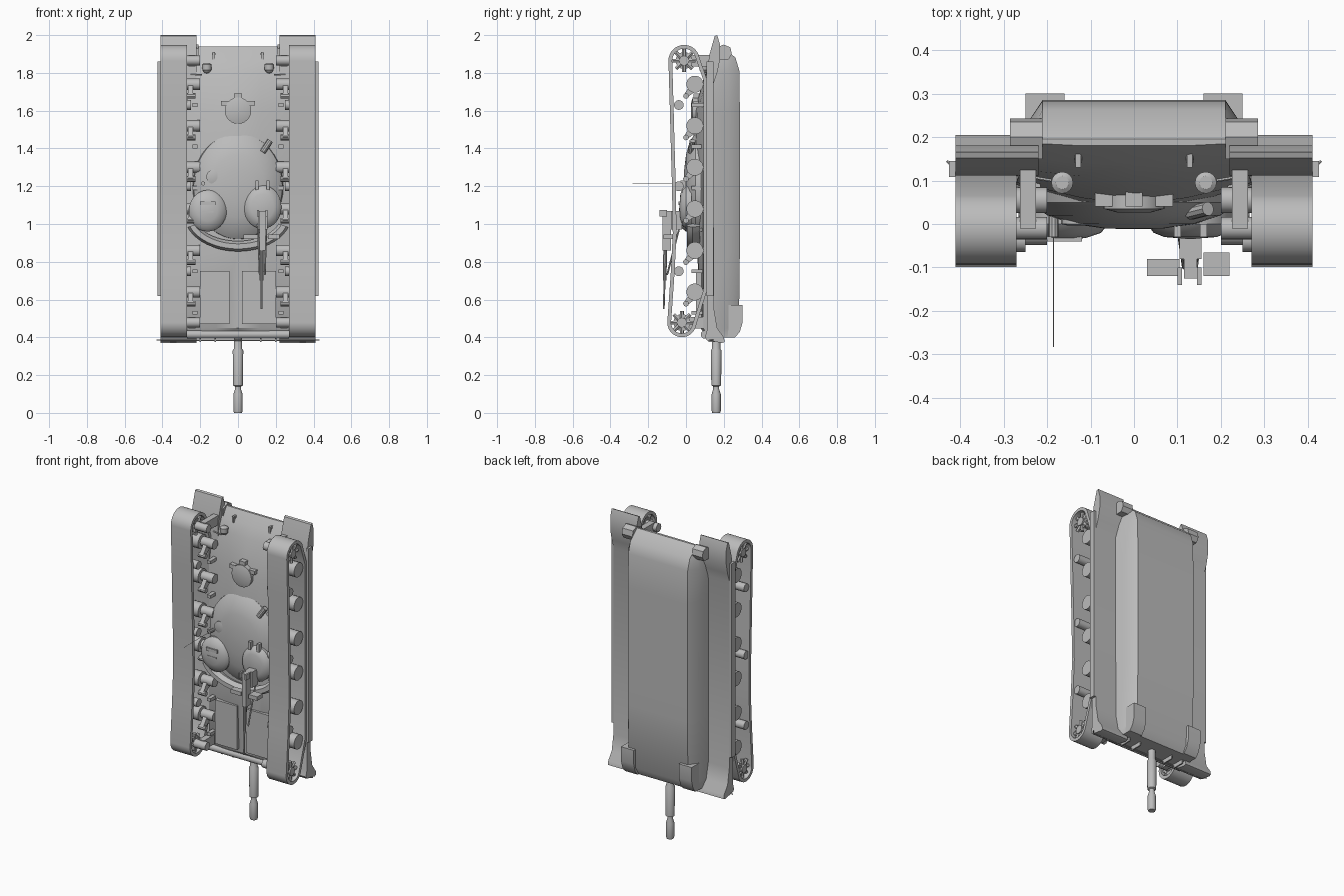
import bpy, bmesh, math
from mathutils import Vector

cube = bpy.data.objects.get("Cube")
if cube:
    bpy.data.objects.remove(cube, do_unlink=True)

GREY = (0.5, 0.5, 0.5, 1)
paint = bpy.data.materials.new("plain grey")
paint.use_nodes = True
paint.diffuse_color = GREY
paint.node_tree.nodes["Principled BSDF"].inputs["Base Color"].default_value = GREY


def finish(name, bm, smooth=False):
    bmesh.ops.recalc_face_normals(bm, faces=bm.faces)
    mesh = bpy.data.meshes.new(name)
    bm.to_mesh(mesh)
    bm.free()
    mesh.materials.append(paint)
    ob = bpy.data.objects.new(name, mesh)
    bpy.context.scene.collection.objects.link(ob)
    if smooth:
        bpy.ops.object.select_all(action='DESELECT')
        ob.select_set(True)
        bpy.context.view_layer.objects.active = ob
        bpy.ops.object.shade_smooth_by_angle(angle=math.radians(35))


def loft(name, rings, smooth=False, closed=False):
    """Skin equal-length rings; cap the ends unless the loft closes on itself."""
    bm = bmesh.new()
    vs = [[bm.verts.new(p) for p in ring] for ring in rings]
    n = len(vs[0])
    for i in range(len(vs) if closed else len(vs) - 1):
        a, b = vs[i], vs[(i + 1) % len(vs)]
        for j in range(n):
            k = (j + 1) % n
            bm.faces.new((a[j], a[k], b[k], b[j]))
    if not closed:
        bm.faces.new(vs[0])
        bm.faces.new(vs[-1])
    finish(name, bm, smooth)


def prism(name, pts, x0, x1, smooth=False):
    loft(name, [[(x, y, z) for y, z in pts] for x in (x0, x1)], smooth)


def box(name, x, y, z):
    prism(name, [(y[0], z[0]), (y[1], z[0]), (y[1], z[1]), (y[0], z[1])], *x)


def rod(name, start, profile, axis, seg=16, squash=1.0):
    """Turned part: profile holds (distance along axis, radius)."""
    axis = Vector(axis).normalized()
    u = Vector((1, 0, 0)) if abs(axis.y) > 0.99 else axis.orthogonal().normalized()
    v = axis.cross(u)
    rings = []
    for d, r in profile:
        c = Vector(start) + axis * d
        rings.append([c + u * r * math.cos(t) + v * r * squash * math.sin(t)
                      for t in (2 * math.pi * i / seg for i in range(seg))])
    loft(name, rings, True)


def bar(name, a, b, r, seg=10):
    d = Vector(b) - Vector(a)
    rod(name, a, [(0, r), (d.length, r)], d, seg)


# Hull: half sections run from the flat belly plate round to the deck ridge
sections = [
    (1.94, (.21, .195), (.215, .193), (.22, .185), (.12, .18), (0, .18)),
    (1.88, (.21, .262), (.235, .215), (.24, .15), (.12, .14), (0, .14)),
    (1.81, (.21, .283), (.25, .225), (.26, .125), (.12, .11), (0, .105)),
    (1.60, (.21, .285), (.25, .225), (.27, .095), (.12, .06), (0, .045)),
    (1.20, (.21, .285), (.25, .225), (.27, .09), (.12, .04), (0, .03)),
    (.85, (.21, .285), (.25, .225), (.27, .09), (.12, .065), (0, .06)),
    (.45, (.21, .28), (.25, .225), (.27, .09), (.12, .075), (0, .075)),
    (.40, (.21, .25), (.25, .22), (.26, .12), (.12, .115), (0, .115)),
]
loft("hull", [[(x, y, z) for x, y in h] + [(-x, y, z) for x, y in h[-2::-1]]
              for z, *h in sections], True)

# Turret roof dome, rear rail and hatches
rod("turret_dome", (0, .08, 1.2),
    [(0, .24), (.03, .235), (.06, .2), (.08, .14), (.09, .07), (.092, .01)],
    (0, -1, 0), 40, 1.19)
arc = []
for i in range(21):
    t = math.radians(-160 + 140 * i / 20)
    c, s = math.cos(t), math.sin(t)
    arc.append([(c * (.26 + a), .035 + b, 1.05 + s * (.17 + a))
                for a, b in ((.025, .0), (.012, -.03), (-.015, -.03), (-.03, 0),
                             (-.015, .04), (.012, .04))])
loft("turret_rear_rail", arc, True)
rod("loader_hatch", (-.16, .03, 1.07),
    [(0, .1), (.03, .1), (.05, .085), (.062, .05), (.066, .01)], (0, -1, 0), 28, 1.1)
box("loader_hatch_handle", (-.2, -.12), (-.04, -.025), (1.1, 1.12))
box("loader_hatch_grip", (-.19, -.13), (-.038, -.03), (1.06, 1.07))
rod("commander_cupola", (.13, .03, 1.09),
    [(0, .1), (.03, .1), (.05, .085), (.06, .06), (.064, .01)], (0, -1, 0), 28, 1.15)
for x in (.1, .16):
    box("cupola_hinge", (x - .008, x + .008), (-.03, .0), (1.18, 1.23))
rod("driver_hatch", (0, .07, 1.6), [(0, .07), (.035, .07), (.043, .04)], (0, -1, 0), 24)
for t in (30, 90, 150):
    c, s = math.cos(math.radians(t)), math.sin(math.radians(t))
    box("driver_periscope", (.08 * c - .02, .08 * c + .02), (.04, .08),
        (1.6 + .08 * s - .012, 1.6 + .08 * s + .012))
rod("roof_vent", (-.13, .03, 1.25), [(0, .038), (.03, .038), (.034, .02)], (0, -1, 0), 16)
bar("roof_lug", (.13, .025, 1.38), (.17, .035, 1.44), .016)
bar("antenna_mount", (-.185, .03, 1.215), (-.185, -.03, 1.215), .011)
bar("antenna", (-.185, -.03, 1.215), (-.185, -.283, 1.215), .0012, 6)

# Roof machine gun
box("gun_cradle", (.105, .155), (-.08, -.02), (.97, 1.07))
box("gun_receiver", (.115, .145), (-.125, -.08), (.86, 1.07))
bar("gun_barrel_jacket", (.125, -.11, .87), (.125, -.113, .7), .01)
bar("gun_barrel", (.125, -.113, .71), (.125, -.118, .55), .005)
for x in (.105, .15):
    bar("gun_strut", (x, -.03, 1.0), (x * .6 + .052, -.1, .73), .005, 6)
    box("gun_grip", (x - .005, x + .005), (-.14, -.1), (1.04, 1.075))
box("left_ammo_box", (.16, .22), (-.12, -.065), (.92, .945))
box("right_ammo_box", (.03, .105), (-.12, -.08), (.92, .945))

# Main gun
rod("main_gun", (0, .16, 0),
    [(0, .021), (.01, .024), (.1, .024), (.125, .016), (.14, .016), (.145, .026),
     (.33, .028), (.34, .022), (.42, .022)], (0, 0, 1), 24)

# Engine deck panels, rear bar and towing rod
for name, x in (("right_engine_panel", (-.2, -.045)), ("left_engine_panel", (.02, .2))):
    box(name, x, (.052, .1), (.47, .75))
bar("rear_bar", (-.27, .1, .415), (.27, .1, .415), .022, 14)
bar("rear_rod", (-.41, .125, .385), (.41, .125, .385), .004, 6)
for x in (-.2, -.12, .12, .2):
    box("rear_lug", (x - .004, x + .004), (.12, .2), (.375, .41))


def belt_outline(off):
    """Track loop, inset by off: sagging return run and straight ground run."""
    pts = []
    for cy, cz, r, a0, a1 in ((-.01, 1.865, .083 - off, 25, 180),
                              (-.022, .478, .077 - off, 180, 335)):
        for i in range(15):
            t = math.radians(a0 + (a1 - a0) * i / 14)
            pts.append((cy + r * math.cos(t), cz + r * math.sin(t)))
        if a0 == 25:
            pts += [(y + off, z) for y, z in
                    ((-.086, 1.63), (-.08, 1.4), (-.074, 1.2), (-.07, .95), (-.08, .75))]
        else:
            pts += [(.112 - off, z) for z in (.65, 1.2, 1.76)]
    return pts


outer, inner = belt_outline(0), belt_outline(.02)
# Fender: low plate, rounded front mudguard and flared rear flap
fender = [(.112, .44), (.1, .4), (.11, .385), (.19, .37), (.205, .375), (.2, .4), (.165, .45),
          (.148, .55), (.145, 1.74), (.165, 1.8), (.18, 1.87), (.18, 1.95), (.165, 2.0),
          (.152, 1.995), (.125, 1.9), (.112, 1.82)]

# Parts repeated on both sides
for s, side in ((1, "left"), (-1, "right")):
    x0, x1 = s * .27, s * .41
    loft(side + "_track", [[(x0, *o), (x1, *o), (x1, *i), (x0, *i)]
                           for o, i in zip(outer, inner)], True, True)

    # Spoked end wheels
    for label, y, z in (("sprocket", -.01, 1.865), ("idler", -.022, 478e-3)):
        bar(f"{side}_{label}_axle", (s * .2, y, z), (s * .4, y, z), .026, 16)
        for a in (.285, .375):
            bar(f"{side}_{label}_disc", (s * a, y, z), (s * (a + .012), y, z), .045, 16)
            for i in range(8):
                t = math.pi * i / 4
                c, d = math.cos(t), math.sin(t)
                bar(f"{side}_{label}_spoke", (s * (a + .008), y + .02 * c, z + .02 * d),
                    (s * (a + .008), y + .061 * c, z + .061 * d), .011, 6)
        box(f"{side}_{label}_mount", sorted((s * .225, s * .262)), (y, .13), (z - .03, z + .03))

    prism(side + "_fender", fender, s * .22, x1, True)
    box(side + "_skirt_strip", sorted((x1, s * .425)), (.108, .145), (.62, 1.86))
    bar(side + "_rod_hook", (s * .41, .125, .385), (s * .43, .145, .385), .003, 6)

    # Lumps at the belly corners
    prism(side + "_rear_belly_lump", [(.2, .4), (.26, .4), (.285, .43), (.3, .48),
                                      (.3, .57), (.2, .57)], s * .16, s * .25, True)
    prism(side + "_front_belly_lump", [(.15, 1.87), (.225, 1.87), (.242, 1.9),
                                       (.235, 1.935), (.2, 1.95), (.15, 1.93)],
          s * .21, s * .285)

    # Road wheels, suspension arms and return rollers
    for z in (.64, .86, 1.08, 1.3, 1.52, 1.74):
        bar(side + "_road_wheel", (s * .285, .047, z), (s * .395, .047, z), .045, 20)
        bar(side + "_arm_hub", (s * .2, .055, z), (s * .285, .055, z), .03, 14)
        prism(side + "_suspension_arm", [(.07, z + .025), (.02, z - .01), (-.015, z - .06),
                                         (0, z - .075), (.04, z - .045), (.08, z - .02)],
              s * .238, s * .265)
        bar(side + "_arm_pin", (s * .225, 0, z - .062), (s * .275, 0, z - .062), .015, 10)
        box(side + "_bump_stop", sorted((s * .215, s * .24)), (.03, .1), (z - .12, z - .1))
    for z in (.75, 1.2, 1.63):
        bar(side + "_return_roller", (s * .25, -.038, z), (s * .4, -.038, z), .026, 14)

    # Headlight, its guard and the tow eye
    rod(side + "_headlight", (s * .165, .095, 1.8),
        [(0, .012), (.015, .024), (.045, .025), (.052, .015)], (0, 0, 1), 16)
    bar(side + "_headlight_bracket", (s * .165, .095, 1.81), (s * .165, .13, 1.8), .008, 8)
    bar(side + "_light_guard", (s * .19, .1, 1.79), (s * .25, .11, 1.79), .004, 6)
    bar(side + "_tow_eye", (s * .128, .17, 1.9), (s * .128, .14, 1.9), .009, 10)
    box(side + "_tow_link", sorted((s * .122, s * .134)), (.13, .17), (1.87, 1.91))
